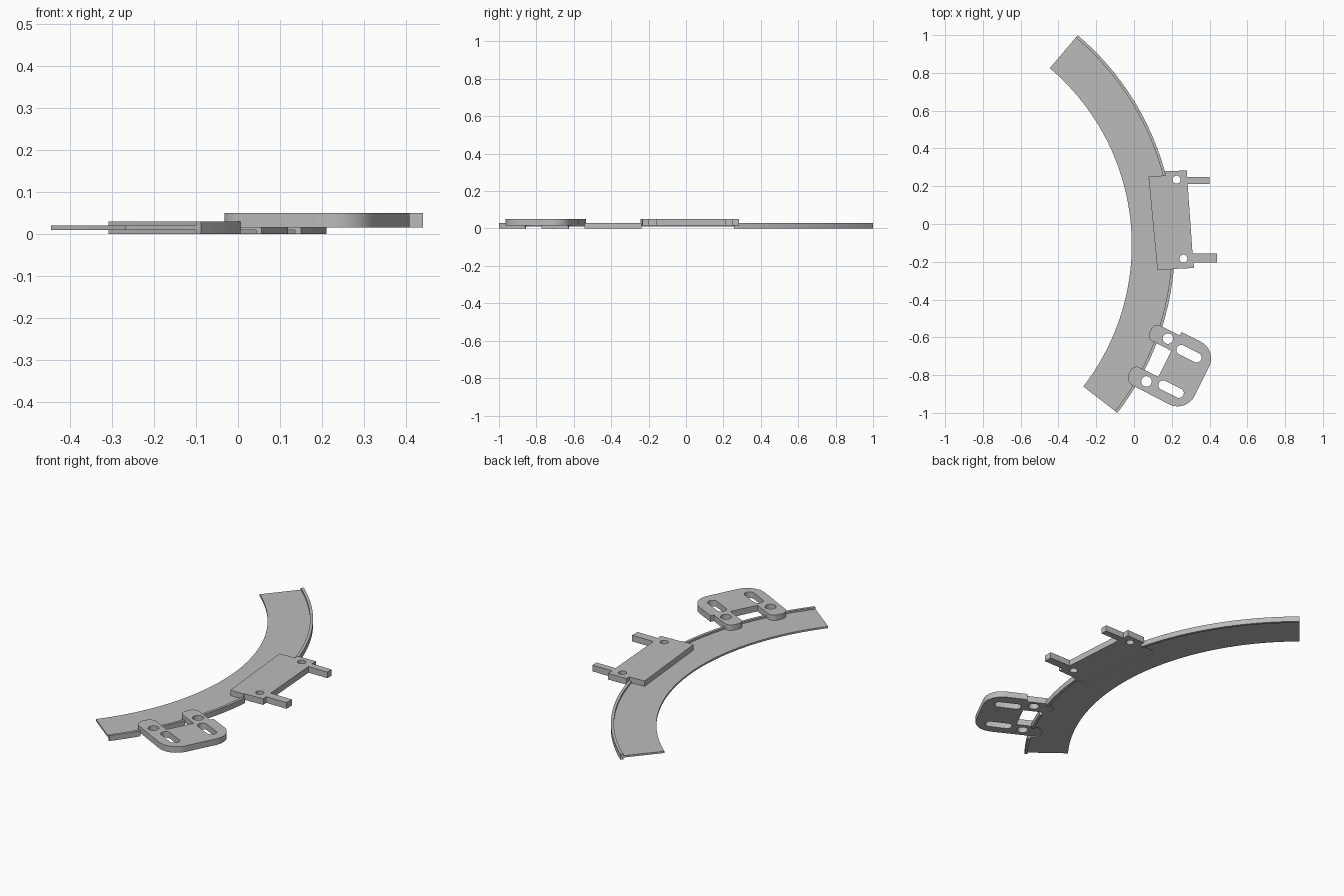
import bpy, bmesh
from math import sin, cos, radians, pi, tau
from mathutils import Vector, Matrix

if "Cube" in bpy.data.objects:
    bpy.data.objects.remove(bpy.data.objects["Cube"], do_unlink=True)

grey = bpy.data.materials.new("plain_grey")
grey.use_nodes = True
grey.diffuse_color = (0.5, 0.5, 0.5, 1)
grey.node_tree.nodes["Principled BSDF"].inputs["Base Color"].default_value = (0.5, 0.5, 0.5, 1)


def add_object(name, mesh):
    obj = bpy.data.objects.new(name, mesh)
    bpy.context.collection.objects.link(obj)
    mesh.materials.clear()
    mesh.materials.append(grey)
    return obj


def smooth(obj):
    bpy.ops.object.select_all(action='DESELECT')
    obj.select_set(True)
    bpy.context.view_layer.objects.active = obj
    bpy.ops.object.shade_smooth_by_angle(angle=radians(30))


def rounded(corners, steps=8):
    """Outline from (x, y, corner radius) entries."""
    out = []
    for i, (x, y, r) in enumerate(corners):
        p = Vector((x, y))
        if not r:
            out.append(p)
            continue
        a = (Vector(corners[i - 1][:2]) - p).normalized()
        b = (Vector(corners[(i + 1) % len(corners)][:2]) - p).normalized()
        half = a.angle(b) / 2
        centre = p + (a + b).normalized() * (r / sin(half))
        start = p + a * (a.dot(centre - p)) - centre
        end = p + b * (b.dot(centre - p)) - centre
        sweep = start.angle_signed(end)
        for k in range(steps + 1):
            t = -sweep * k / steps
            out.append(centre + Matrix.Rotation(t, 2) @ start)
    return out


def slot(x, y, r, half=0.0, n=24):
    """Round hole, or a slot stretched along x."""
    pts = []
    for k in range(n):
        a = tau * (k + 0.5) / n
        pts.append(Vector((x + r * cos(a) + (half if cos(a) > 0 else -half), y + r * sin(a))))
    return pts


def plate(name, loops, z0, z1):
    """Flat plate from an outline followed by its holes."""
    curve = bpy.data.curves.new(name + "_outline", 'CURVE')
    curve.dimensions = '2D'
    curve.fill_mode = 'BOTH'
    curve.extrude = (z1 - z0) / 2
    for loop in loops:
        spline = curve.splines.new('POLY')
        spline.points.add(len(loop) - 1)
        for point, p in zip(spline.points, loop):
            point.co = (p.x, p.y, 0, 1)
        spline.use_cyclic_u = True
    temp = bpy.data.objects.new(name + "_temp", curve)
    bpy.context.collection.objects.link(temp)
    deps = bpy.context.evaluated_depsgraph_get()
    mesh = bpy.data.meshes.new_from_object(temp.evaluated_get(deps))
    bpy.data.objects.remove(temp, do_unlink=True)
    bm = bmesh.new()
    bm.from_mesh(mesh)
    bmesh.ops.remove_doubles(bm, verts=bm.verts, dist=0.0001)
    bmesh.ops.translate(bm, verts=bm.verts, vec=(0, 0, (z0 + z1) / 2))
    bmesh.ops.recalc_face_normals(bm, faces=bm.faces)
    bm.to_mesh(mesh)
    bm.free()
    mesh.name = name
    return add_object(name, mesh)


# Curved rail: flat band with an upright rim along its outer edge
CENTRE = Vector((-1.237, -0.11, 0))
INNER, OUTER, RIM = 1.225, 1.453, 1.438
section = [(INNER, .01), (RIM, .01), (RIM, 0), (OUTER, 0),
           (OUTER, .03), (RIM, .03), (RIM, .02), (INNER, .02)]
bm = bmesh.new()
rings = []
STEPS = 72
for k in range(STEPS + 1):
    a = radians(-37.75 + 87.5 * k / STEPS)
    rings.append([bm.verts.new(CENTRE + Vector((r * cos(a), r * sin(a), z))) for r, z in section])
for lower, upper in zip(rings, rings[1:]):
    for i in range(len(section)):
        j = (i + 1) % len(section)
        bm.faces.new((lower[i], lower[j], upper[j], upper[i]))
bm.faces.new(rings[0])
bm.faces.new(rings[-1])
bmesh.ops.recalc_face_normals(bm, faces=bm.faces)
rail_mesh = bpy.data.meshes.new("curved_rail")
bm.to_mesh(rail_mesh)
bm.free()
rail = add_object("curved_rail", rail_mesh)

# Middle bracket with two straight prongs
mid_outline = [Vector(p) for p in (
    (.077, .251), (.167, .257), (.167, .28), (.28, .283), (.28, .248), (.40, .248),
    (.40, .211), (.284, .211), (.31, -.157), (.44, -.157), (.44, -.204), (.315, -.204),
    (.318, -.233), (.204, -.238), (.204, -.243), (.124, -.243))]
mid_loops = [mid_outline, slot(.225, .235, .021), slot(.262, -.183, .021)]

# Slotted bracket with two rounded tongues, drawn straight and then turned
end_outline = rounded([
    (-.102, .17, .035), (.048, .17, 0), (.048, .19, 0), (.262, .19, .1),
    (.262, -.183, .1), (-.102, -.178, .045), (-.102, -.077, .035), (.045, -.077, 0),
    (.045, .077, 0), (-.102, .077, .035)])
end_loops = [end_outline]
for side in (1, -1):
    end_loops.append(slot(0, side * .127, .028))
    end_loops.append(slot(.135, side * .105, .026, .046))
turn = Matrix.Rotation(radians(-26.6), 2)
end_loops = [[turn @ p + Vector((.123, -.72)) for p in loop] for loop in end_loops]

# Build the brackets and cut their seats out of the rail
for name, loops in (("prong_bracket", mid_loops), ("slotted_bracket", end_loops)):
    smooth(plate(name, loops, .016, .05))
    cutter = plate(name + "_cutter", loops[:1], -.1, .1)
    cut = rail.modifiers.new("seat", 'BOOLEAN')
    cut.operation = 'DIFFERENCE'
    cut.solver = 'EXACT'
    cut.object = cutter
    deps = bpy.context.evaluated_depsgraph_get()
    result = bpy.data.meshes.new_from_object(rail.evaluated_get(deps))
    rail.modifiers.clear()
    rail.data = result
    bpy.data.objects.remove(cutter, do_unlink=True)
smooth(rail)
